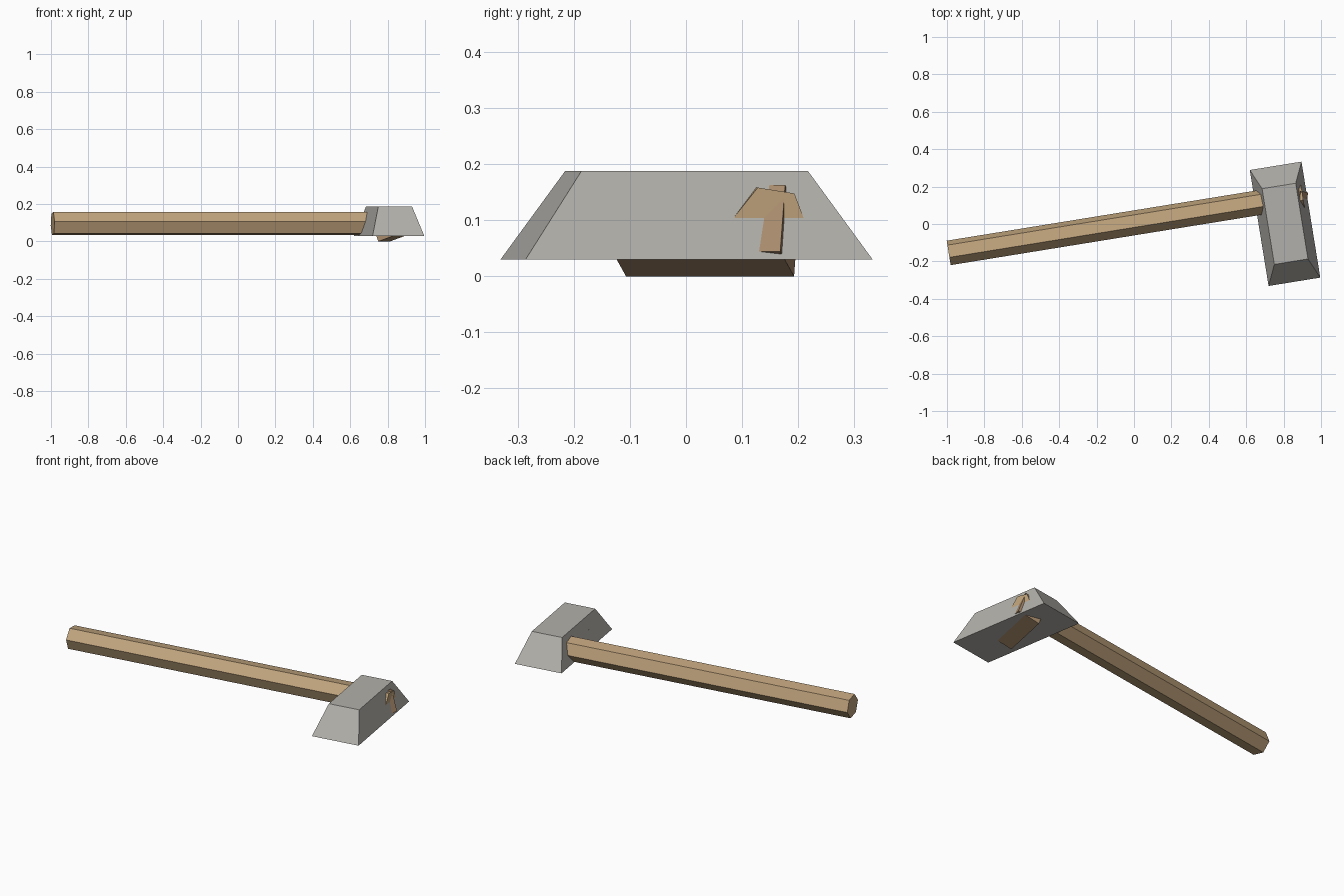
import bpy, bmesh, math
from mathutils import Matrix, Vector

cube = bpy.data.objects.get("Cube")
if cube:
    bpy.data.objects.remove(cube, do_unlink=True)


def material(name, rgb):
    mat = bpy.data.materials.new(name)
    mat.use_nodes = True
    mat.diffuse_color = (*rgb, 1)
    mat.node_tree.nodes["Principled BSDF"].inputs["Base Color"].default_value = (*rgb, 1)
    return mat


def prism(name, start, end, mat, matrix):
    """Join two matching closed outlines into a flat-sided solid."""
    bm = bmesh.new()
    a = [bm.verts.new(p) for p in start]
    b = [bm.verts.new(p) for p in end]
    bm.faces.new(a)
    bm.faces.new(b)
    for i in range(len(a)):
        j = (i + 1) % len(a)
        bm.faces.new((a[i], a[j], b[j], b[i]))
    bmesh.ops.recalc_face_normals(bm, faces=bm.faces)
    mesh = bpy.data.meshes.new(name)
    bm.to_mesh(mesh)
    bm.free()
    mesh.materials.append(mat)
    obj = bpy.data.objects.new(name, mesh)
    obj.matrix_world = matrix
    bpy.context.collection.objects.link(obj)
    return obj


def rectangle(half_x, half_y, z):
    return [(sx * half_x, sy * half_y, z)
            for sx, sy in ((-1, -1), (1, -1), (1, 1), (-1, 1))]


stone = material("stone grey", (0.45, 0.435, 0.405))
wood = material("light wood", (0.53, 0.37, 0.205))
dark_wood = material("brown wood", (0.39, 0.255, 0.147))

# Shared frame of the hammer: x along the handle, y along the head
frame = Matrix.Translation((0.8075, 0.001, 0)) @ Matrix.Rotation(math.radians(9.2), 4, "Z")

# Tapered stone head
prism("hammer_head", rectangle(0.14, 0.314, 0.03), rectangle(0.091, 0.205, 0.188), stone, frame)

# Six-sided handle running through the head
angles = [math.radians(51 + 60 * i) for i in range(6)]
ring = [(0.134 + 0.067 * math.cos(t), 0.096 + 0.067 * math.sin(t)) for t in angles]
prism("handle", [(-1.8, y, z) for y, z in ring], [(0.117, y, z) for y, z in ring], wood, frame)

# Square wooden peg lodged in the head, resting on its lowest edge
low_start, low_end = Vector((0.75, -0.107, 0)), Vector((0.812, 0.193, 0))
along = (low_end - low_start).normalized()
across = along.cross(Vector((0, 0, 1)))
tilt = math.radians(20)
side = across * math.cos(tilt) + Vector((0, 0, math.sin(tilt)))
rise = -across * math.sin(tilt) + Vector((0, 0, math.cos(tilt)))
section = [Vector(), side * 0.13, side * 0.13 + rise * 0.126, rise * 0.126]
prism("peg", [low_start + p for p in section], [low_end + p for p in section],
      dark_wood, Matrix.Identity(4))
